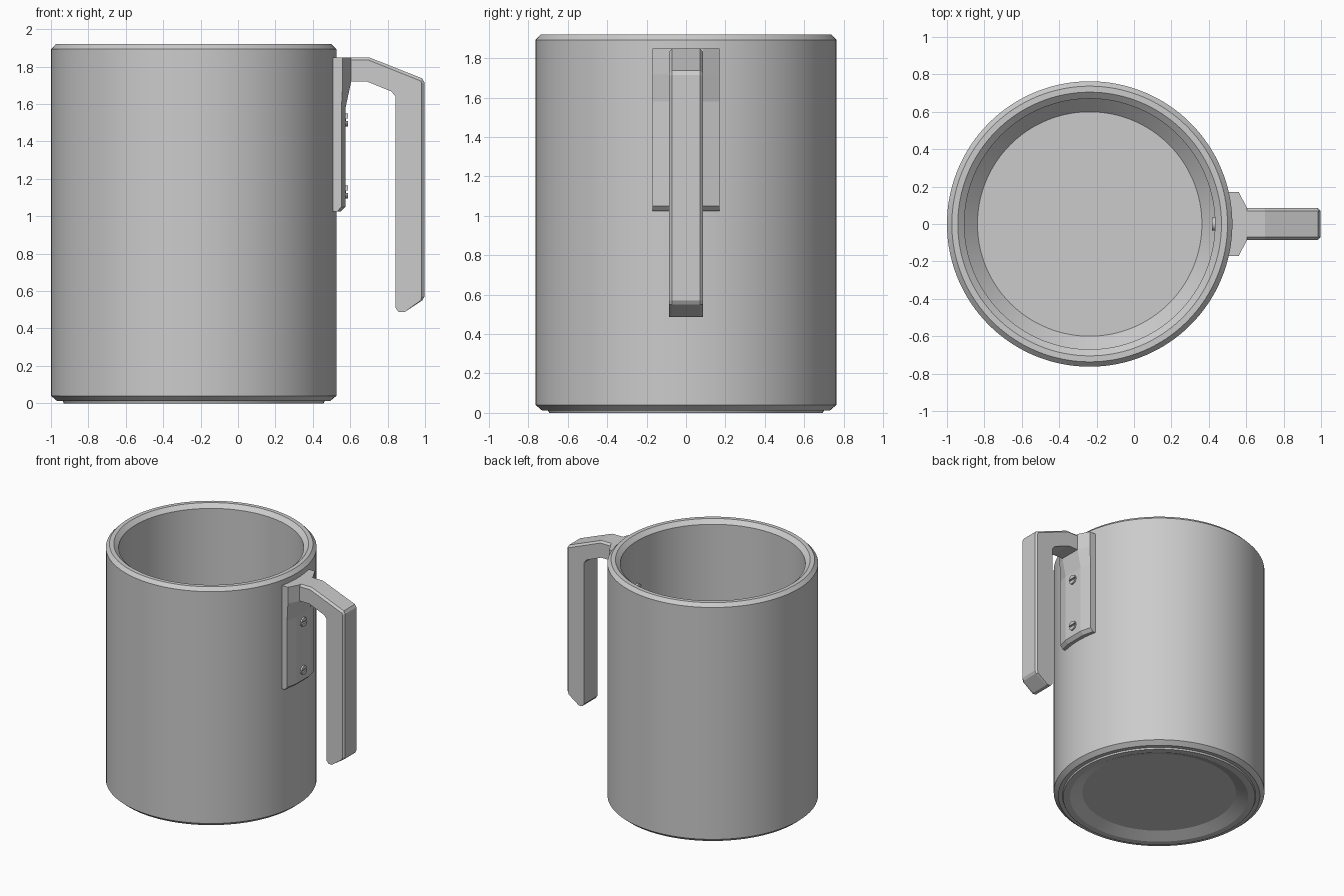
import bpy, bmesh, math

if "Cube" in bpy.data.objects:
    bpy.data.objects.remove(bpy.data.objects["Cube"])

CX, R = -0.237, 0.763      # mug axis and outer radius
SEG = 128


def finish(name, bm, smooth=None):
    bmesh.ops.recalc_face_normals(bm, faces=bm.faces)
    mesh = bpy.data.meshes.new(name)
    bm.to_mesh(mesh)
    bm.free()
    ob = bpy.data.objects.new(name, mesh)
    bpy.context.collection.objects.link(ob)
    if smooth:
        bpy.ops.object.select_all(action='DESELECT')
        ob.select_set(True)
        bpy.context.view_layer.objects.active = ob
        bpy.ops.object.shade_smooth_by_angle(angle=math.radians(smooth))
    return ob


def loft(name, rings, smooth=None):
    """Skin a list of equal-length rings and cap both ends."""
    bm = bmesh.new()
    vs = [[bm.verts.new(p) for p in ring] for ring in rings]
    n = len(vs[0])
    for a, b in zip(vs, vs[1:]):
        for i in range(n):
            j = (i + 1) % n
            bm.faces.new((a[i], a[j], b[j], b[i]))
    bm.faces.new(vs[0])
    bm.faces.new(vs[-1])
    return finish(name, bm, smooth)


def circle(r, z):
    return [(CX + r * math.cos(2 * math.pi * i / SEG),
             r * math.sin(2 * math.pi * i / SEG), z) for i in range(SEG)]


# Cup body: recessed underside, chamfered wall, stepped rim, inner floor
body_profile = [
    (0.556, 0.04), (0.645, 0.0), (0.695, 0.0), (0.70, 0.012), (0.73, 0.012),
    (R, 0.04), (R, 1.893), (0.737, 1.92), (0.705, 1.92), (0.67, 1.89),
    (0.67, 0.15), (0.60, 0.08)]
loft("cup_body", [circle(r, z) for r, z in body_profile], 20)


# Mounting plate: curved back against the cup, flaring out towards the handle
def plate_section(z, x_edge, x_mid):
    front = [(x_edge, -0.17, z), (x_mid, -0.085, z), (x_mid, 0.085, z), (x_edge, 0.17, z)]
    back = []
    for i in range(13):
        y = 0.17 - 0.34 * i / 12
        back.append((CX + math.sqrt((R - 0.002) ** 2 - y * y), y, z))
    return front + back


loft("handle_plate", [plate_section(*s) for s in (
    (1.025, 0.53, 0.55), (1.05, 0.553, 0.575), (1.58, 0.553, 0.575),
    (1.72, 0.56, 0.605), (1.85, 0.56, 0.605))])

# Handle grip: side profile (x, z, chamfer dx, dz), outer edge chamfered
grip = [
    (0.56, 1.85, 0, -0.015), (0.70, 1.85, -0.003, -0.015), (0.985, 1.737, -0.008, -0.014),
    (0.997, 1.715, -0.015, -0.006), (0.997, 0.57, -0.015, 0), (0.985, 0.55, -0.008, 0),
    (0.89, 0.487, 0, 0), (0.86, 0.487, 0, 0), (0.842, 0.51, 0, 0),
    (0.842, 1.64, 0, 0), (0.82, 1.667, 0, 0), (0.69, 1.72, 0, 0), (0.56, 1.72, 0, 0)]
loft("handle_grip", [[(x + k * dx, y, z + k * dz) for x, z, dx, dz in grip]
                     for y, k in ((-0.085, 1), (-0.07, 0), (0.07, 0), (0.085, 1))])


# Screws: slotted heads on the plate and matching ends inside the cup
def disc(x, z, r, start, end, n):
    pts = [start + (end - start) * i / (n - 1) for i in range(n)]
    return [(x, r * math.cos(a), z + r * math.sin(a)) for a in pts]


def screw(name, z, base, top):
    mid = base + (top - base) * 0.5
    full = 2 * math.pi * 23 / 24
    loft(name + "_head", [disc(x, z, 0.035, 0, full, 24) for x in (base, mid)], 30)
    for side, turn in (("upper", 0), ("lower", math.pi)):
        loft(f"{name}_{side}_half",
             [disc(x, z, 0.035, turn + 0.2, turn + math.pi - 0.2, 12) for x in (mid, top)], 30)


for label, z in (("upper", 1.515), ("lower", 1.13)):
    screw(label + "_outer_screw", z, 0.565, 0.588)
    screw(label + "_inner_screw", z, 0.445, 0.418)
